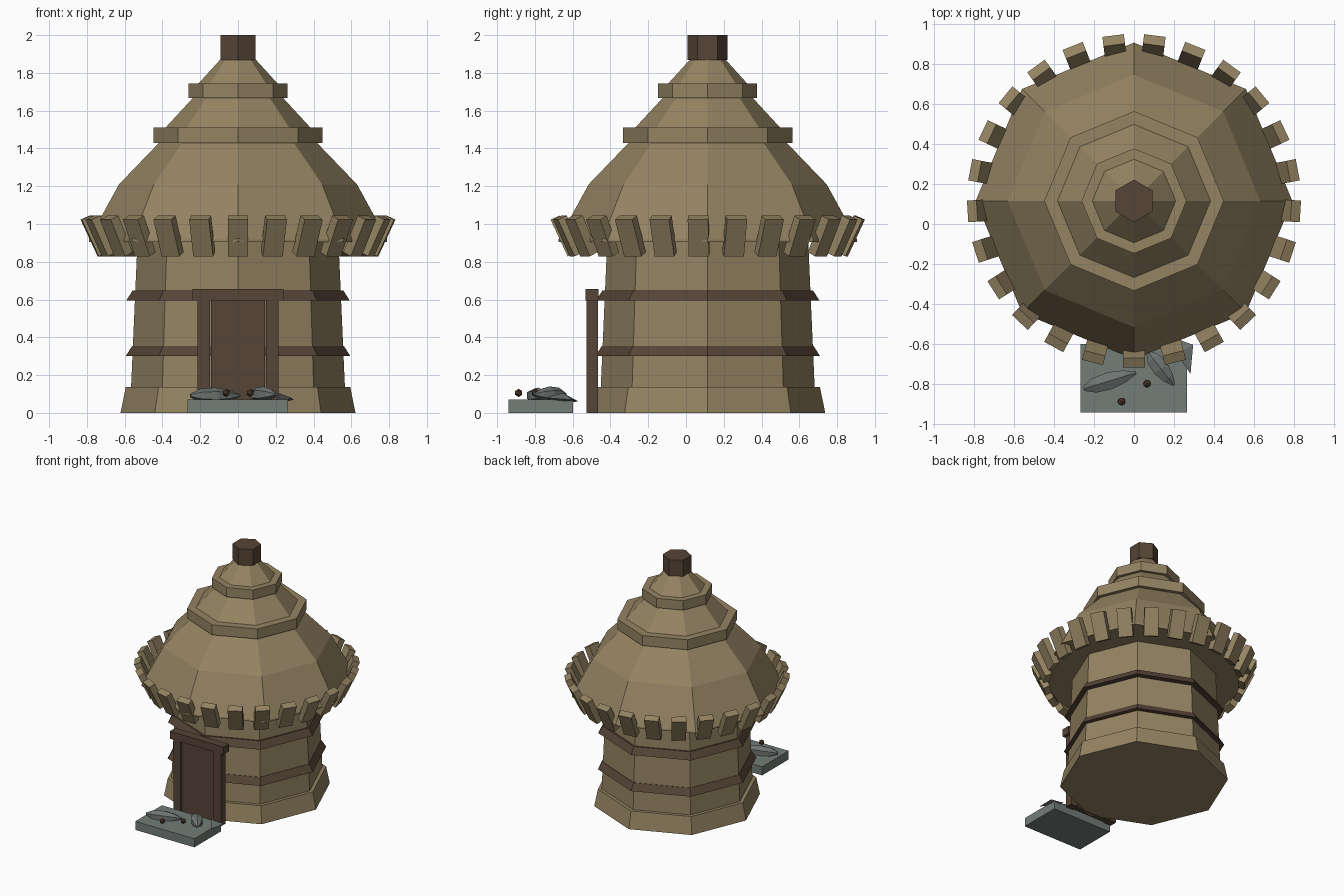
import bpy, bmesh, math
from mathutils import Matrix, Vector

if "Cube" in bpy.data.objects:
    bpy.data.objects.remove(bpy.data.objects["Cube"])

CY = 0.115  # hut centre in y


def mat(name, rgb):
    m = bpy.data.materials.new(name)
    m.diffuse_color = (*rgb, 1)
    m.use_nodes = True
    m.node_tree.nodes["Principled BSDF"].inputs["Base Color"].default_value = m.diffuse_color
    return m


THATCH = mat("tan_thatch", (0.300, 0.230, 0.123))
WOOD = mat("dark_wood", (0.094, 0.058, 0.037))
SLATE = mat("slab_grey", (0.170, 0.205, 0.185))
FISH = mat("fish_grey", (0.155, 0.178, 0.165))
BERRY = mat("berry_brown", (0.090, 0.048, 0.030))


def finish(name, bm, material):
    bmesh.ops.recalc_face_normals(bm, faces=bm.faces)
    me = bpy.data.meshes.new(name)
    bm.to_mesh(me)
    bm.free()
    me.materials.append(material)
    ob = bpy.data.objects.new(name, me)
    bpy.context.collection.objects.link(ob)
    return ob


def lathe(name, profile, material, sides=8, start=0.0, place=None, closed=False):
    """Spin (radius, z) points into flat-sided rings; ends are capped."""
    bm = bmesh.new()
    place = place or Matrix.Translation((0, CY, 0))
    rings = []
    for r, z in profile:
        ring = []
        for i in range(sides):
            a = start + math.tau * i / sides
            ring.append(bm.verts.new(place @ Vector((r * math.cos(a), r * math.sin(a), z))))
        rings.append(ring)
    pairs = list(zip(rings, rings[1:]))
    if closed:
        pairs.append((rings[-1], rings[0]))
    for a, b in pairs:
        for i in range(sides):
            j = (i + 1) % sides
            bm.faces.new((a[i], a[j], b[j], b[i]))
    if not closed:
        bm.faces.new(rings[0])
        bm.faces.new(rings[-1])
    return finish(name, bm, material)


def box(name, lo, hi, material):
    bm = bmesh.new()
    lo, hi = Vector(lo), Vector(hi)
    bmesh.ops.create_cube(bm, size=1, matrix=Matrix.Translation((lo + hi) / 2) @ Matrix.Diagonal((*(hi - lo), 1)))
    return finish(name, bm, material)


# Hut wall with stepped plinth
lathe("wall", [(0.622, 0), (0.594, 0.138), (0.566, 0.138), (0.532, 0.912)], THATCH)

# Flared wooden bands around the wall
for n, z, r in (("lower_band", 0.300, 0.595), ("upper_band", 0.594, 0.592)):
    lathe(n, [(0.52, z), (r, z), (r - 0.035, z + 0.055), (0.52, z + 0.055)], WOOD, closed=True)

# Tiered roof
lathe("roof", [(0.79, 0.905), (0.79, 0.918), (0.63, 1.21), (0.418, 1.43), (0.448, 1.43),
               (0.448, 1.512), (0.382, 1.512), (0.238, 1.668), (0.262, 1.668),
               (0.262, 1.745), (0.208, 1.745), (0.09, 1.875)], THATCH)

# Hexagonal roof cap
lathe("roof_cap", [(0.106, 1.868), (0.106, 2.0)], WOOD, sides=6, start=math.pi / 2)

# Ring of outward leaning eave slats
bm = bmesh.new()
for i in range(25):
    m = (Matrix.Translation((0, CY, 0)) @ Matrix.Rotation(-math.pi / 2 + math.tau * i / 25, 4, 'Z')
         @ Matrix.Translation((0.763, 0, 0.937)) @ Matrix.Rotation(math.radians(25), 4, 'Y')
         @ Matrix.Diagonal((0.052, 0.108, 0.214, 1)))
    bmesh.ops.create_cube(bm, size=1, matrix=m)
finish("eave_slats", bm, THATCH)

# Door, posts and lintel
box("door", (-0.142, -0.517, 0), (0.142, -0.47, 0.6), WOOD)
for n, s in (("left_post", -1), ("right_post", 1)):
    x0, x1 = sorted((s * 0.148, s * 0.215))
    box(n, (x0, -0.527, 0), (x1, -0.465, 0.6), WOOD)
box("lintel", (-0.242, -0.532, 0.594), (0.242, -0.463, 0.656), WOOD)

# Stone slab in front of the door
box("slab", (-0.268, -0.94, 0), (0.265, -0.598, 0.07), SLATE)


# Low faceted fish bodies lying on the slab
def fish(name, centre, angle, half, width, height):
    place = (Matrix.Translation(centre) @ Matrix.Rotation(math.radians(angle), 4, 'Z')
             @ Matrix.Diagonal((1, width, height, 1)) @ Matrix.Rotation(math.pi / 2, 4, 'Y'))
    prof = [(0.25, -half), (0.85, -half * 0.6), (1, 0), (0.7, half * 0.55), (0.15, half)]
    lathe(name, prof, FISH, sides=6, place=place)


fish("long_fish", (-0.12, -0.782, 0.092), 17, 0.137, 0.05, 0.042)
fish("short_fish", (0.135, -0.722, 0.098), -52, 0.105, 0.048, 0.042)

# Tail fin overhanging the slab corner
bm = bmesh.new()
pts = [(0.295, -0.603, 0.07), (0.282, -0.748, 0.08), (0.215, -0.65, 0.105),
       (0.20, -0.568, 0.06), (0.24, -0.65, 0.055)]
for p in pts:
    bm.verts.new(p)
bmesh.ops.convex_hull(bm, input=bm.verts)
finish("tail_fin", bm, FISH)

# Two small berries
for n, p in (("front_berry", (-0.062, -0.886, 0.106)), ("back_berry", (0.065, -0.797, 0.106))):
    bm = bmesh.new()
    bmesh.ops.create_icosphere(bm, subdivisions=1, radius=0.022, matrix=Matrix.Translation(p))
    finish(n, bm, BERRY)
